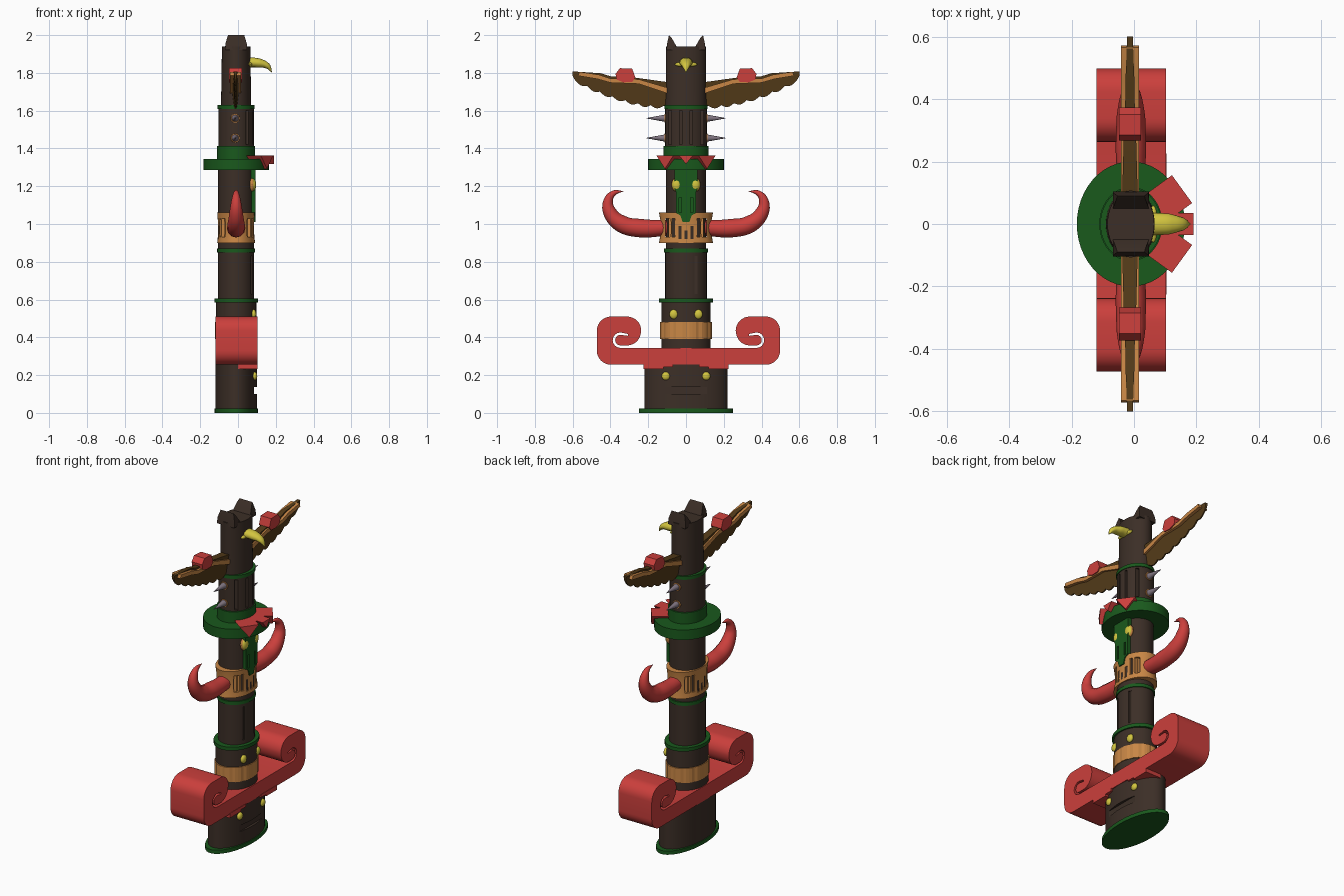
import bpy, bmesh
from math import sin, cos, pi, radians
from mathutils import Matrix, Vector

if "Cube" in bpy.data.objects:
    bpy.data.objects.remove(bpy.data.objects["Cube"])

CX = -0.01  # pole axis in x; carved faces look towards +x


def mat(name, r, g, b):
    m = bpy.data.materials.new(name)
    m.diffuse_color = (r, g, b, 1)
    m.use_nodes = True
    m.node_tree.nodes["Principled BSDF"].inputs["Base Color"].default_value = m.diffuse_color
    return m


BROWN = mat("dark_wood", .045, .028, .02)
GREEN = mat("green_paint", .01, .1, .012)
RED = mat("red_paint", .6, .05, .045)
ORANGE = mat("orange_wood", .58, .24, .06)
OLIVE = mat("feather_brown", .09, .045, .01)
YELLOW = mat("yellow_paint", .65, .56, .05)
METAL = mat("spike_metal", .22, .18, .22)


def finish(bm, name, m, smooth=True):
    bmesh.ops.recalc_face_normals(bm, faces=bm.faces[:])
    me = bpy.data.meshes.new(name)
    bm.to_mesh(me)
    bm.free()
    ob = bpy.data.objects.new(name, me)
    bpy.context.collection.objects.link(ob)
    if m:
        me.materials.append(m)
    if smooth:
        bpy.ops.object.select_all(action='DESELECT')
        bpy.context.view_layer.objects.active = ob
        ob.select_set(True)
        bpy.ops.object.shade_smooth_by_angle(angle=radians(30))
    return ob


def lathe(name, m, prof, seg=40, flute=0):
    """Elliptical solid from (rx, ry, z) rings; flute alternates the radius."""
    bm = bmesh.new()
    rings = []
    for rx, ry, z in prof:
        ring = []
        for i in range(seg):
            a = 2 * pi * i / seg
            k = 1 - flute * (i % 4 == 0)
            ring.append(bm.verts.new((CX + rx * k * cos(a), ry * k * sin(a), z)))
        rings.append(ring)
    for a, b in zip(rings, rings[1:]):
        for i in range(seg):
            j = (i + 1) % seg
            bm.faces.new((a[i], a[j], b[j], b[i]))
    bm.faces.new(rings[0])
    bm.faces.new(rings[-1])
    return finish(bm, name, m, not flute)


def prism(name, m, pts, x0, x1, thick=None):
    """(y, z) outline extruded along x; thick(y, z) gives a varying half depth."""
    bm = bmesh.new()
    c = (x0 + x1) / 2
    h = thick or (lambda y, z: (x1 - x0) / 2)
    a = [bm.verts.new((c - h(y, z), y, z)) for y, z in pts]
    b = [bm.verts.new((c + h(y, z), y, z)) for y, z in pts]
    n = len(pts)
    for i in range(n):
        j = (i + 1) % n
        bm.faces.new((a[i], a[j], b[j], b[i]))
    bm.faces.new(a)
    bm.faces.new(b)
    return finish(bm, name, m)


def ball(name, m, loc, size):
    bm = bmesh.new()
    bmesh.ops.create_uvsphere(bm, u_segments=20, v_segments=12, radius=1,
                              matrix=Matrix.LocRotScale(Vector(loc), None, Vector(size)))
    return finish(bm, name, m)


def cut(ob, boxes):
    """Carve slots given as (x0, x1, y0, y1, z0, z1)."""
    bm = bmesh.new()
    for x0, x1, y0, y1, z0, z1 in boxes:
        bmesh.ops.create_cube(bm, size=1, matrix=Matrix.LocRotScale(
            Vector(((x0 + x1) / 2, (y0 + y1) / 2, (z0 + z1) / 2)), None,
            Vector((x1 - x0, y1 - y0, z1 - z0))))
    c = finish(bm, ob.name + "_cutter", None, False)
    c.hide_render = True
    c.hide_set(True)
    mod = ob.modifiers.new("slots", 'BOOLEAN')
    mod.operation, mod.solver, mod.object, mod.use_self = 'DIFFERENCE', 'EXACT', c, True


def horn(name, m, pts, rad, scale_y=1):
    """Tapered tube through points."""
    cu = bpy.data.curves.new(name, 'CURVE')
    cu.dimensions, cu.bevel_depth, cu.bevel_resolution = '3D', 1, 4
    cu.use_fill_caps, cu.resolution_u = True, 6
    sp = cu.splines.new('BEZIER')
    sp.bezier_points.add(len(pts) - 1)
    for p, co, r in zip(sp.bezier_points, pts, rad):
        p.co, p.radius = co, r
        p.handle_left_type = p.handle_right_type = 'AUTO'
    ob = bpy.data.objects.new(name, cu)
    bpy.context.collection.objects.link(ob)
    bpy.ops.object.select_all(action='DESELECT')
    bpy.context.view_layer.objects.active = ob
    ob.select_set(True)
    bpy.ops.object.convert(target='MESH')
    ob = bpy.context.object
    for v in ob.data.vertices:
        v.co.y *= scale_y
    ob.data.materials.clear()
    ob.data.materials.append(m)
    bpy.ops.object.shade_smooth_by_angle(angle=radians(50))


def arc(cy, cz, r, a0, a1, n=8):
    return [(cy + r * cos(radians(a0 + (a1 - a0) * i / n)),
             cz + r * sin(radians(a0 + (a1 - a0) * i / n))) for i in range(n + 1)]


# Pole sections
base = lathe("base_block", BROWN, [(.11, .22, .01), (.11, .22, .27)], 48)
cut(base, [(.085, .2, -.11, .11, .10, .138)])
lathe("lower_head", BROWN, [(.107, .13, .26), (.107, .13, .6)])
shaft = lathe("middle_shaft", BROWN, [(.095, .11, .59), (.095, .11, .86)])
cut(shaft, [(.068, .2, s * .053 - .008, s * .053 + .008, .63, .83) for s in (-1, 1)])
lathe("face_shaft", BROWN, [(.095, .107, .85), (.095, .107, 1.3)])
spiked = lathe("spiked_shaft", BROWN, [(.094, .11, 1.35), (.094, .11, 1.62)])
cut(spiked, [(.0, .2, y - .007, y + .007, 1.42, 1.6) for y in (-.085, -.028, .028, .085)])
lathe("bird_head", BROWN, [(.08, .109, 1.61), (.078, .107, 1.75), (.075, .107, 1.94)])

# Green rings and hat brim
for n, rx, ry, z0, z1 in (("base_plate", .115, .25, 0, .022), ("lower_ring", .115, .143, .585, .606),
                          ("middle_ring", .1, .116, .85, .87), ("upper_ring", .098, .115, 1.61, 1.63),
                          ("hat_brim", .173, .2, 1.285, 1.345), ("hat_crown", .101, .119, 1.34, 1.412)):
    lathe(n, GREEN, [(rx, ry, z0), (rx, ry, z1)], 48)

# Orange bands
lathe("slatted_band", ORANGE, [(.112, .138, .392), (.112, .138, .48)], 48, .03)
band = lathe("slotted_band", ORANGE, [(.1, .143, .9), (.096, .134, .95), (.096, .134, 1.01), (.1, .143, 1.06)])
slots = [(-.2, .2, s * y - .008, s * y + .008, z0, z1) for s in (-1, 1)
         for y, z0, z1 in ((.1, .93, 1.03), (.065, .93, 1.03), (.032, .92, .99))]
slots += [(-.2, .2, -.008, .008, .92, .965)]
slots += [(x - .007, x + .007, min(s * .08, s * .2), max(s * .08, s * .2), .93, 1.03)
          for s in (-1, 1) for x in (-.08, .06)]
cut(band, slots)

# Scrolled red crosspiece
half = ([(0, .255)] + arc(.41, .33, .075, -90, 0) + arc(.41, .435, .075, 0, 90)
        + arc(.325, .435, .075, 90, 180) + arc(.325, .43, .073, 180, 270)[1:]
        + arc(.36, .385, .028, -90, 90) + [(.32, .408), (.32, .418)]
        + arc(.36, .385, .041, 90, -90) + [(0, .344)])
outline = half + [(-y, z) for y, z in half[-2:0:-1]]
prism("scroll_crosspiece", RED, [(y + .013, z) for y, z in outline], -.12, .102)

for s, side in ((-1, "left"), (1, "right")):
    # Lower face: brows and eyes
    prism(side + "_brow", RED, [(s * .07, .26), (s * .07, .243), (s * .12, .243), (s * .12, .232),
                                (s * .225, .232), (s * .225, .26)], .0, .104)
    ball(side + "_base_eye", YELLOW, (.088, s * .107, .195), (.014, .022, .022))
    ball(side + "_lower_eye", YELLOW, (.083, s * .065, .522), (.014, .023, .025))
    ball(side + "_face_eye", YELLOW, (.08, s * .049, 1.208), (.016, .025, .034))
    ball(side + "_eye_rim", ORANGE, (.074, s * .049, 1.208), (.016, .028, .037))

    # Curved red horns
    horn(side + "_horn", RED, [(CX, s * y, z) for y, z in (
        (.1, .98), (.24, .978), (.34, 1.0), (.402, 1.06), (.412, 1.12), (.385, 1.162), (.33, 1.174))],
        (.042, .049, .046, .036, .026, .015, .001))

    # Side spikes with collars
    for k, z in enumerate((1.455, 1.56)):
        for part, m, r1, r2, y0, y1 in (("spike", METAL, .021, .001, .1, .21),
                                        ("collar", ORANGE, .026, .023, .095, .113)):
            bm = bmesh.new()
            bmesh.ops.create_cone(bm, cap_ends=True, segments=16, radius1=r1, radius2=r2, depth=y1 - y0,
                                  matrix=Matrix.Translation((-.015, s * (y0 + y1) / 2, z))
                                  @ Matrix.Rotation(-s * pi / 2, 4, 'X'))
            finish(bm, f"{side}_{part}_{k}", m)

    # Wing with scalloped feathers
    pts = [(.09, 1.75), (.27, 1.775), (.4, 1.782), (.45, 1.798), (.6, 1.808), (.6, 1.785)]
    for i in range(43):
        t = i / 42
        pts.append((.59 - .47 * t, 1.625 + .14 * (1 - t) ** 1.8 - .014 * abs(sin(7 * pi * t))))
    pts.append((.09, 1.625))
    prism(side + "_wing", OLIVE, [(s * y, z) for y, z in pts], -.042, .016,
          lambda y, z: max(.004, .024 - .13 * (1.75 - z) - .046 * (abs(y) - .11)))
    # Orange wing rail and its tip
    rail = [(.1, 1.722), (.25, 1.766), (.4, 1.77), (.46, 1.79), (.565, 1.806), (.572, 1.785),
            (.47, 1.768), (.4, 1.748), (.25, 1.742), (.1, 1.692)]
    prism(side + "_wing_rail", ORANGE, [(s * y, z) for y, z in rail], -.042, .016)
    # Faceted red knob on the wing
    knob = [(.268, 1.775), (.285, 1.822), (.35, 1.825), (.373, 1.795), (.368, 1.765), (.33, 1.75), (.285, 1.752)]
    prism(side + "_wing_knob", RED, [(s * y, z) for y, z in knob], -.048, .022)

    # Pointed ear
    ear = prism(side + "_ear", BROWN, [(s * .104, 1.92), (s * .1, 1.955), (s * .09, 2.0), (s * .076, 1.985),
                                       (s * .05, 1.94), (s * .05, 1.92)], -.07, .05,
                lambda y, z: .058 - max(0, z - 1.95) * .3)

# Green nose plate
nose = [(.06, 1.29), (.06, 1.19), (.054, 1.17), (.054, 1.06), (.03, 1.045), (.018, 1.01)]
plate = prism("nose_plate", GREEN, nose + [(-y, z) for y, z in nose[::-1]], .04, .092)
cut(plate, [(.083, .2, s * .03 - .006, s * .03 + .006, 1.06, 1.14) for s in (-1, 1)])

# Red pointed petals over the hat brim
for n, ang, w, depth in (("left", -36, .055, .07), ("centre", 0, .036, .045), ("right", 36, .055, .07)):
    ob = prism(n + "_brim_petal", RED, [(-w, 1.362), (w, 1.362), (0, 1.362 - depth)], .07, .19)
    ob.data.transform(Matrix.Rotation(radians(ang), 4, 'Z'))

# Hooked beak and nostrils
horn("beak", YELLOW, [(.05, 0, 1.855), (.11, 0, 1.852), (.155, 0, 1.837), (.18, 0, 1.802)],
     (.027, .025, .016, .001), 1.35)
ball("nostrils", YELLOW, (.062, 0, 1.845), (.014, .06, .014))
